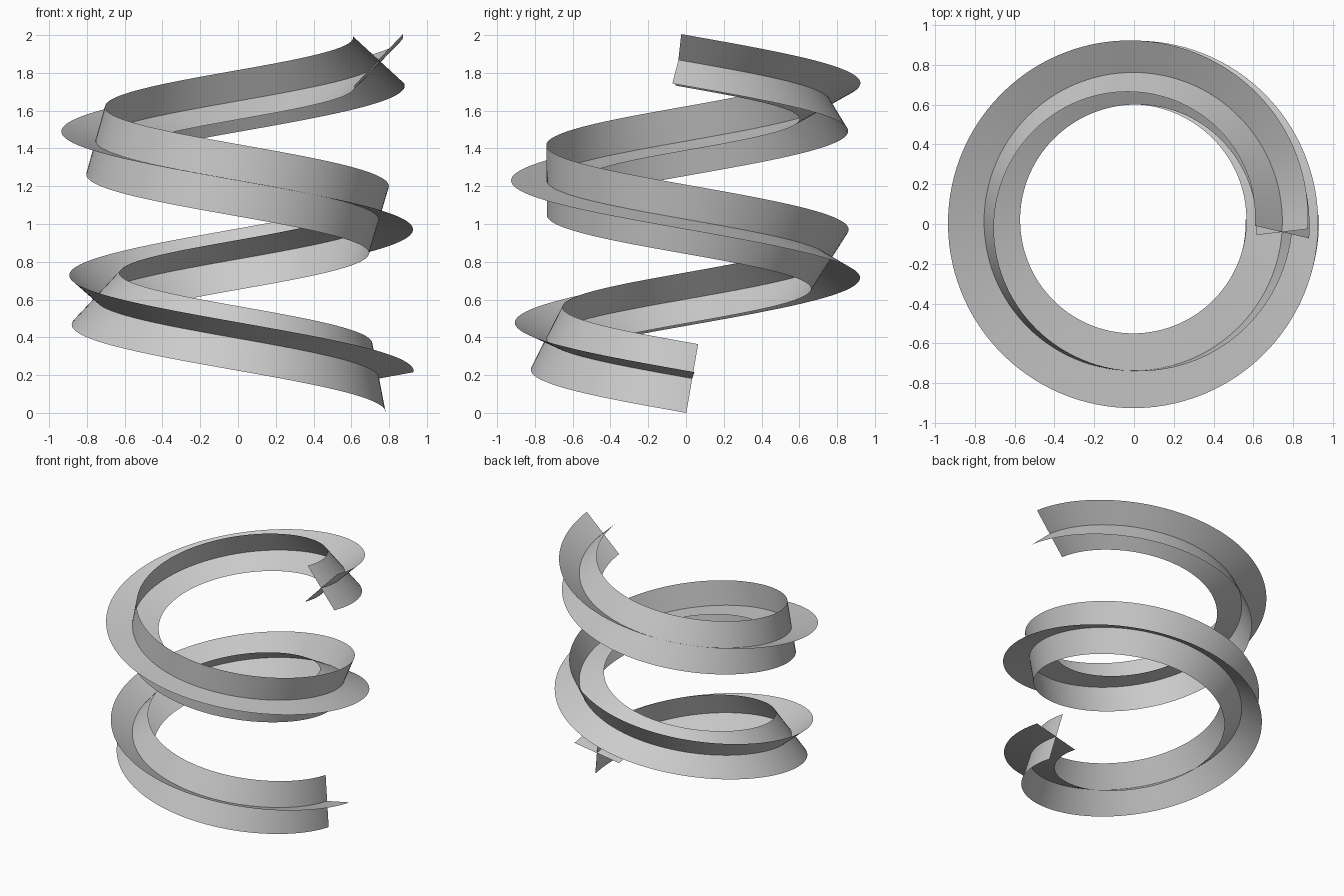
import bpy, bmesh
from math import sin, cos, radians, sqrt, atan
from mathutils import Vector

if "Cube" in bpy.data.objects:
    bpy.data.objects.remove(bpy.data.objects["Cube"])

R, CX, CY = 0.75, -0.004, 0.012         # coil radius and axis position
Z0, Z1 = 0.182, 1.869                   # centreline heights at both ends
A0, SWEEP = radians(1.6), radians(725.6)  # start angle, clockwise sweep
HALF = 0.188                            # half width of each blade
ROLL0 = radians(10.5)                   # roll of the cross at the start
N = 240

slope = (Z1 - Z0) / (R * SWEEP)
TWIST = SWEEP * sin(atan(slope))        # natural roll of an untwisted sweep


def ring(i, roll):
    """Two edge points of a blade at step i."""
    t = i / N
    a = A0 - SWEEP * t
    radial = Vector((cos(a), sin(a), 0))
    tangent = Vector((sin(a), -cos(a), slope)).normalized()
    up = tangent.cross(radial)
    if up.z < 0:
        up = -up
    centre = Vector((CX, CY, Z0 + (Z1 - Z0) * t)) + R * radial
    phi = ROLL0 + roll + TWIST * t
    d = HALF * (cos(phi) * radial + sin(phi) * up)
    return centre - d, centre, centre + d


def blade(name, roll):
    bm = bmesh.new()
    prev = None
    for i in range(N + 1):
        row = [bm.verts.new(p) for p in ring(i, roll)]
        if prev:
            for k in range(2):
                bm.faces.new((prev[k], prev[k + 1], row[k + 1], row[k]))
        prev = row
    for f in bm.faces:
        f.smooth = True
    me = bpy.data.meshes.new(name)
    bm.to_mesh(me)
    bm.free()
    bpy.context.collection.objects.link(bpy.data.objects.new(name, me))


# Crossed spiral blades
blade("flat_spiral_blade", 0)
blade("upright_spiral_blade", radians(90))
